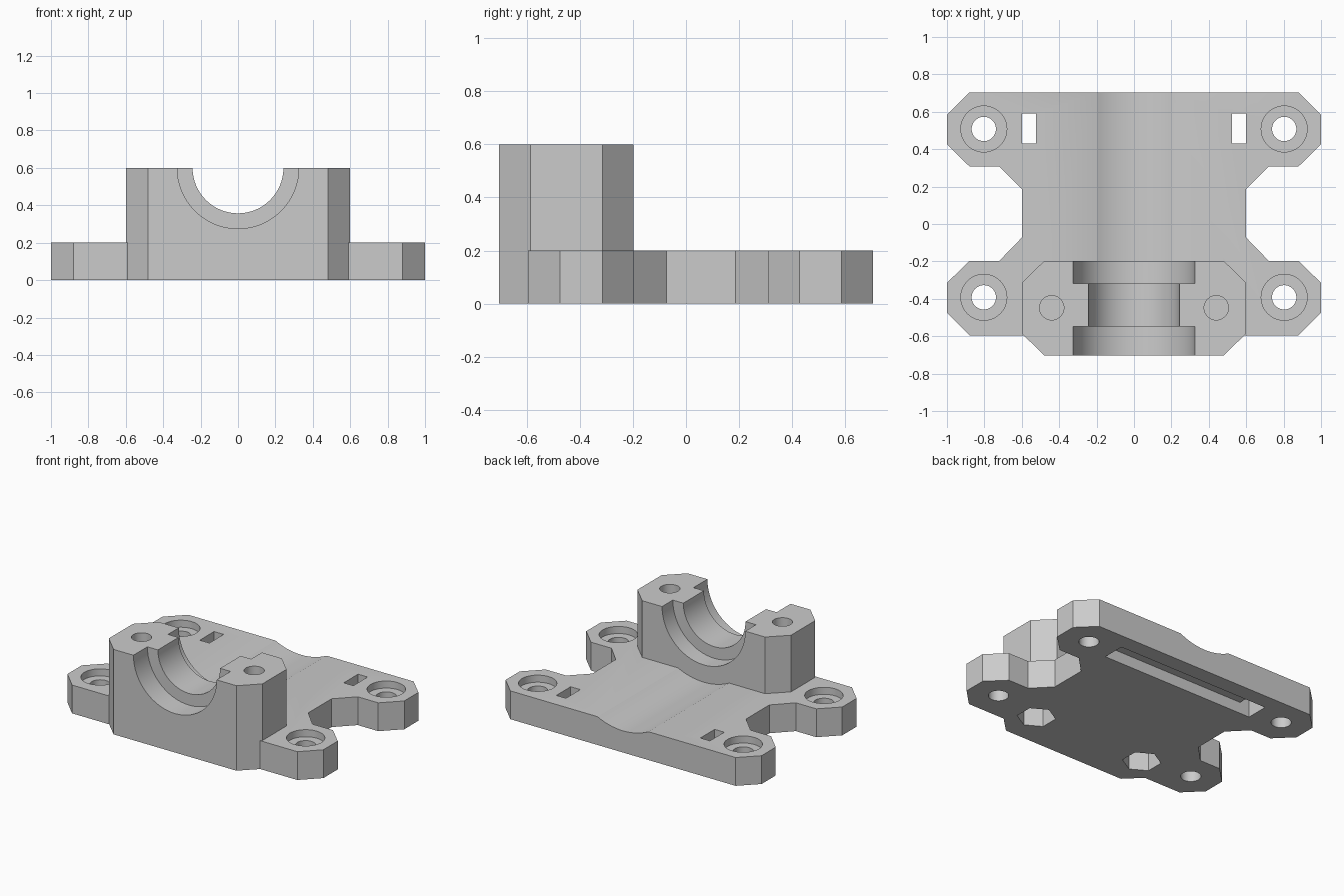
import bpy
import bmesh
from mathutils import Matrix, Vector

if "Cube" in bpy.data.objects:
    bpy.data.objects.remove(bpy.data.objects["Cube"], do_unlink=True)

grey = bpy.data.materials.new("plain grey")
grey.use_nodes = True
colour = (0.6, 0.6, 0.6, 1)
grey.diffuse_color = colour
grey.node_tree.nodes["Principled BSDF"].inputs["Base Color"].default_value = colour


def prism(name, points, depth):
    """Extrude a closed list of 3D points along the depth vector."""
    bm = bmesh.new()
    face = bm.faces.new([bm.verts.new(p) for p in points])
    moved = bmesh.ops.extrude_face_region(bm, geom=[face])["geom"]
    bmesh.ops.translate(bm, vec=Vector(depth),
                        verts=[v for v in moved if isinstance(v, bmesh.types.BMVert)])
    bmesh.ops.recalc_face_normals(bm, faces=bm.faces)
    return make_object(name, bm)


def rod(name, start, end, radius, sides=64):
    """Closed cylinder between two points."""
    start, end = Vector(start), Vector(end)
    axis = end - start
    turn = Matrix.Identity(4)
    if abs(axis.z) < axis.length * 0.5:
        turn = axis.to_track_quat('Z', 'Y').to_matrix().to_4x4()
    bm = bmesh.new()
    bmesh.ops.create_cone(bm, cap_ends=True, segments=sides, radius1=radius,
                          radius2=radius, depth=axis.length,
                          matrix=Matrix.Translation((start + end) / 2) @ turn)
    return make_object(name, bm)


def make_object(name, bm):
    mesh = bpy.data.meshes.new(name)
    bm.to_mesh(mesh)
    bm.free()
    mesh.materials.append(grey)
    obj = bpy.data.objects.new(name, mesh)
    bpy.context.collection.objects.link(obj)
    return obj


def combine(target, tool, operation='DIFFERENCE'):
    """Apply a boolean and discard the tool."""
    mod = target.modifiers.new("join", 'BOOLEAN')
    mod.operation = operation
    mod.solver = 'EXACT'
    mod.object = tool
    bpy.context.view_layer.objects.active = target
    bpy.ops.object.modifier_apply(modifier=mod.name)
    bpy.data.objects.remove(tool, do_unlink=True)


def mirrored(half):
    """Complete a right-hand outline on the left, on the ground plane."""
    return [(x, y, 0) for x, y in half] + [(-x, y, 0) for x, y in reversed(half)]


AXIS = 0.6     # height of the bearing axis
FRONT, BACK = -0.703, 0.703

# Base plate with four chamfered feet
plate_half = [(0.88, BACK), (1, 0.585), (1, 0.427), (0.88, 0.308), (0.72, 0.308),
              (0.6, 0.187), (0.6, -0.073), (0.72, -0.197), (0.88, -0.197),
              (1, -0.315), (1, -0.475), (0.88, -0.595)]
base = prism("bearing_mount", mirrored(plate_half), (0, 0, 0.2))

# Shallow clearance trough along the plate
combine(base, rod("trough", (0, -1, AXIS), (0, 1, AXIS), 0.447, 96))

# Raised bearing block at the front
block_half = [(0.48, -0.197), (0.6, -0.315), (0.6, -0.585), (0.48, FRONT)]
combine(base, prism("block", mirrored(block_half), (0, 0, AXIS)), 'UNION')

# Stepped half-round seat
for y0, y1, radius in ((-0.9, 0, 0.243), (-0.9, -0.547, 0.325), (-0.317, 0, 0.325)):
    combine(base, rod("seat", (0, y0, AXIS), (0, y1, AXIS), radius))

# Strap channel underneath, rising through a slit at each end
strap = [(-0.6, -0.1), (0.6, -0.1), (0.6, 0.3), (0.525, 0.3),
         (0.525, 0.08), (-0.525, 0.08), (-0.525, 0.3), (-0.6, 0.3)]
combine(base, prism("strap", [(x, 0.43, z) for x, z in strap], (0, 0.16, 0)))

for side in (-1, 1):
    # Counterbored foot holes
    for y in (0.508, -0.392):
        x = side * 0.803
        combine(base, rod("hole", (x, y, -0.1), (x, y, 0.3), 0.065, 48))
        combine(base, rod("counterbore", (x, y, 0.15), (x, y, 0.3), 0.123, 48))
    # Cap screw holes above hexagonal nut pockets
    x, y = side * 0.44, -0.448
    combine(base, rod("screw", (x, y, 0.22), (x, y, 0.8), 0.065, 48))
    combine(base, rod("nut", (x, y, -0.1), (x, y, 0.2), 0.125, 6))

bpy.ops.object.select_all(action='DESELECT')
base.select_set(True)
bpy.context.view_layer.objects.active = base
bpy.ops.object.shade_smooth_by_angle()
